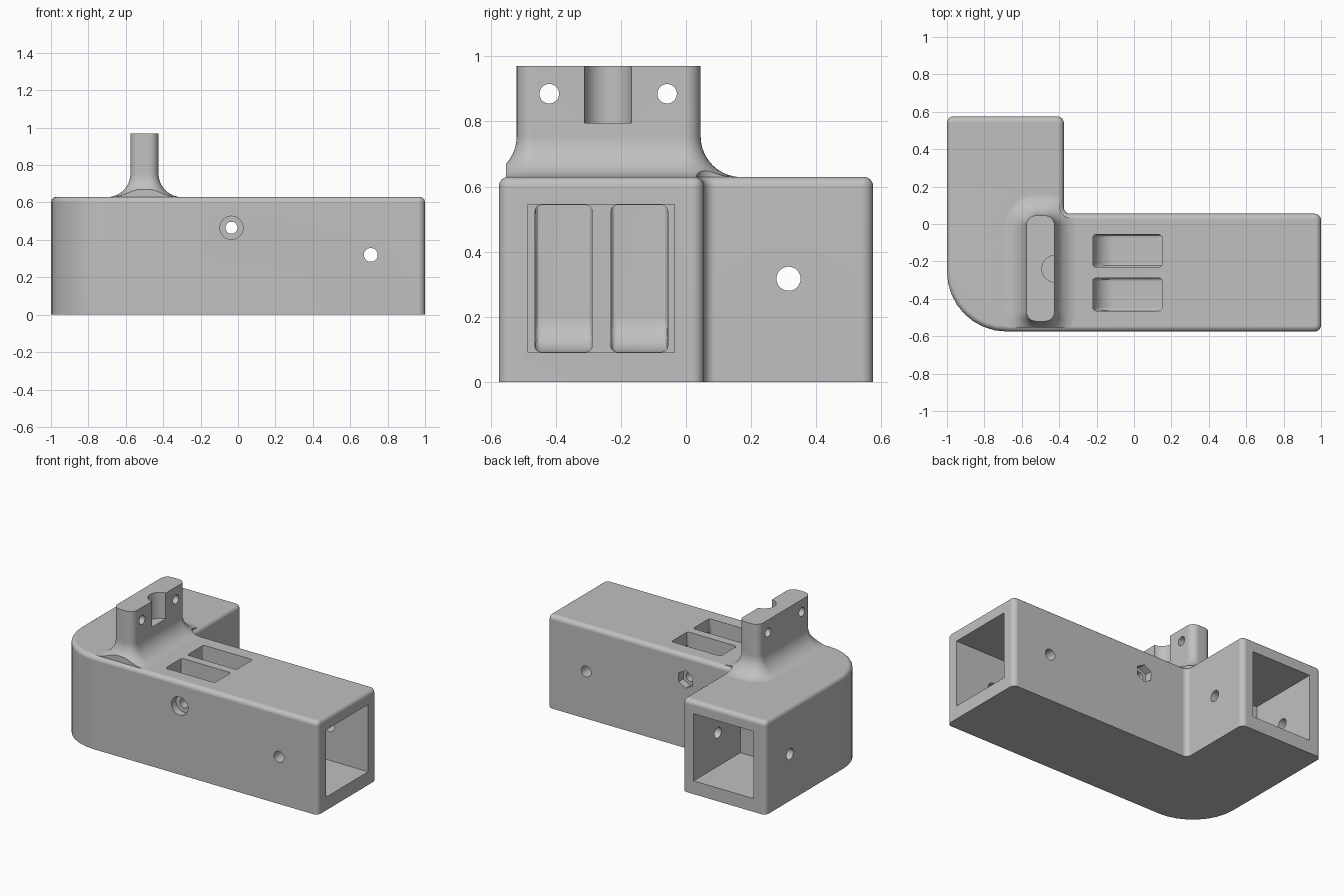
import bpy, bmesh
from math import sin, cos, pi
from mathutils import Vector

cube = bpy.data.objects.get("Cube")
if cube:
    bpy.data.objects.remove(cube, do_unlink=True)

grey = bpy.data.materials.new("plain grey")
grey.use_nodes = True
grey.diffuse_color = (0.53, 0.53, 0.53, 1)
grey.node_tree.nodes["Principled BSDF"].inputs["Base Color"].default_value = (0.53, 0.53, 0.53, 1)


def outline(corners, z, offset, steps=8):
    """Right-angled plan outline with rounded corners, grown by offset."""
    points = []
    for i, (x, y, r) in enumerate(corners):
        p = Vector((x, y))
        d1 = (p - Vector(corners[i - 1][:2])).normalized()
        d2 = (Vector(corners[(i + 1) % len(corners)][:2]) - p).normalized()
        side = 1 if d1.cross(d2) > 0 else -1
        n1 = Vector((-d1.y, d1.x)) * side
        n2 = Vector((-d2.y, d2.x)) * side
        centre = p - d1 * r + n1 * r
        for k in range(steps + 1):
            t = k / steps * pi / 2
            q = centre - (n1 * cos(t) + n2 * sin(t)) * (r + side * offset)
            points.append((q.x, q.y, z))
    return points


def loft(name, rings, cap_bevel=0):
    bm = bmesh.new()
    loops = [[bm.verts.new(p) for p in ring] for ring in rings]
    for a, b in zip(loops, loops[1:]):
        for i in range(len(a)):
            bm.faces.new((a[i - 1], a[i], b[i], b[i - 1]))
    caps = [bm.faces.new(loops[0]), bm.faces.new(loops[-1])]
    bmesh.ops.recalc_face_normals(bm, faces=bm.faces)
    if cap_bevel:
        edges = [e for f in caps for e in f.edges]
        bmesh.ops.bevel(bm, geom=edges, offset=cap_bevel, segments=3,
                        profile=0.5, affect='EDGES')
    mesh = bpy.data.meshes.new(name)
    bm.to_mesh(mesh)
    bm.free()
    ob = bpy.data.objects.new(name, mesh)
    bpy.context.collection.objects.link(ob)
    return ob


def box(name, low, high):
    (x0, y0, z0), (x1, y1, z1) = low, high
    return loft(name, [[(x0, y0, z), (x1, y0, z), (x1, y1, z), (x0, y1, z)] for z in (z0, z1)])


def rod(name, centre, radius, length, axis, sides=32):
    turn = {'X': (0, pi / 2, 0), 'Y': (pi / 2, 0, 0), 'Z': (0, 0, 0)}[axis]
    bpy.ops.mesh.primitive_cylinder_add(vertices=sides, radius=radius, depth=length,
                                        location=centre, rotation=turn)
    ob = bpy.context.object
    ob.name = name
    return ob


def combine(target, other, operation='DIFFERENCE'):
    other.hide_render = True
    mod = target.modifiers.new("cut", 'BOOLEAN')
    mod.operation, mod.solver, mod.object = operation, 'EXACT', other
    bpy.context.view_layer.update()
    graph = bpy.context.evaluated_depsgraph_get()
    mesh = bpy.data.meshes.new_from_object(target.evaluated_get(graph))
    target.modifiers.clear()
    target.data = mesh
    bpy.data.objects.remove(other, do_unlink=True)


# L-shaped body with rounded top rim
TOP, RIM, E = 0.63, 0.03, 0.035
plan = [(-1, -0.575, 0.32), (1, -0.575, E), (1, 0.055, E),
        (-0.375, 0.055, E), (-0.375, 0.575, E), (-1, 0.575, E)]
rings = [outline(plan, 0, 0)]
for k in range(7):
    t = k / 6 * pi / 2
    rings.append(outline(plan, TOP - RIM + RIM * sin(t), RIM * (cos(t) - 1)))
body = loft("corner_bracket", rings)

# Upright tab with flared foot, trimmed to the body plan
FLARE = 0.125
tab_plan = [(-0.575, -0.52, 0.05), (-0.425, -0.52, 0.05),
            (-0.425, 0.045, 0.05), (-0.575, 0.045, 0.05)]
rings = [outline(tab_plan, 0.58, FLARE)]
for k in range(11):
    t = (1 - k / 10) * pi / 2
    rings.append(outline(tab_plan, TOP - 0.001 + FLARE * (1 - sin(t)), FLARE * (1 - cos(t))))
rings.append(outline(tab_plan, 0.97, 0))
tab = loft("upright_tab", rings)
trim = loft("tab_trim", [outline(plan, z, -0.022) for z in (0.5, 1.2)])
combine(tab, trim, 'INTERSECT')
combine(body, tab, 'UNION')

# Square tube sockets
combine(body, box("long_socket", (0.42, -0.485, 0.09), (1.1, -0.035, 0.545)))
combine(body, box("short_socket", (-0.91, 0.075, 0.09), (-0.46, 0.7, 0.545)))

# Twin strap channels, curving from the top into the long socket
R, floor, back = 0.11, 0.092, -0.22
profile = [(back, 0.75)]
for k in range(9):
    t = k / 8 * pi / 2
    profile.append((back + R * (1 - cos(t)), floor + R * (1 - sin(t))))
profile += [(0.5, floor), (0.5, 0.543), (0.15, 0.543), (0.15, 0.75)]
for y0, y1 in ((-0.464, -0.288), (-0.231, -0.056)):
    channel = loft("strap_channel", [[(x, y, z) for x, z in profile] for y in (y0, y1)], 0.018)
    combine(body, channel)

# Tube screw holes, clamp bolt hole with counterbore and hexagonal nut pocket
combine(body, rod("long_arm_hole", (0.71, -0.26, 0.32), 0.037, 1, 'Y'))
combine(body, rod("short_arm_hole", (-0.69, 0.315, 0.317), 0.037, 1, 'X'))
combine(body, rod("bolt_hole", (-0.035, -0.26, 0.465), 0.032, 1, 'Y'))
combine(body, rod("bolt_head_pocket", (-0.035, -0.575, 0.465), 0.062, 0.1, 'Y'))
combine(body, rod("nut_pocket", (-0.035, 0.055, 0.465), 0.06, 0.1, 'Y', 6))

# Groove and screw holes in the tab
combine(body, rod("tab_groove", (-0.42, -0.24, 0.945), 0.0725, 0.3, 'Z'))
for y in (-0.42, -0.058):
    combine(body, rod("tab_hole", (-0.5, y, 0.885), 0.03, 0.4, 'X'))

# Finish
body.data.materials.clear()
body.data.materials.append(grey)
for face in body.data.polygons:
    face.material_index = 0
bpy.ops.object.select_all(action='DESELECT')
body.select_set(True)
bpy.context.view_layer.objects.active = body
bpy.ops.object.shade_smooth_by_angle(angle=pi / 6)
weighted = body.modifiers.new("even_shading", 'WEIGHTED_NORMAL')
weighted.keep_sharp = True
